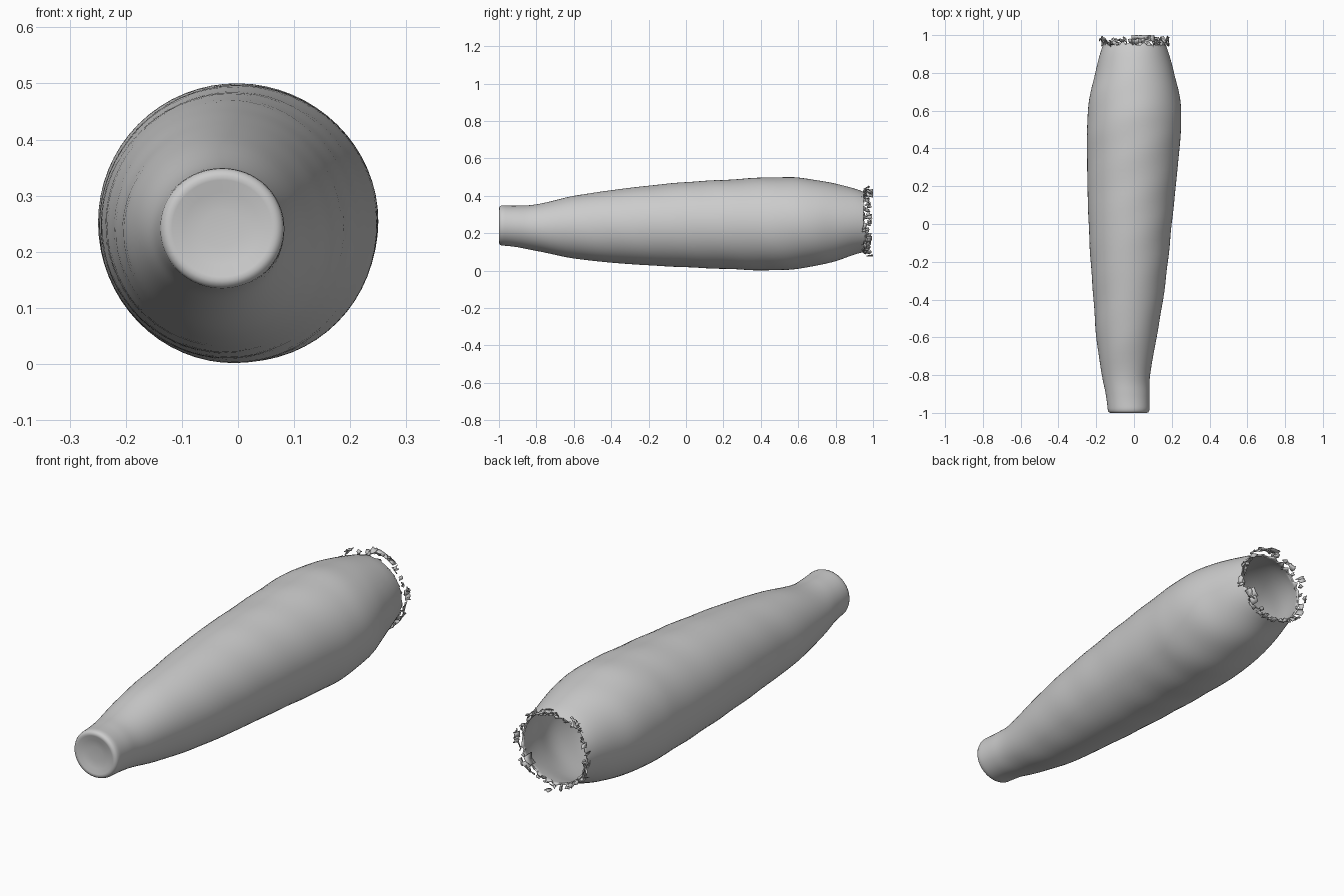
import bpy, bmesh, math, random
from mathutils import Vector

cube = bpy.data.objects.get("Cube")
if cube:
    bpy.data.objects.remove(cube, do_unlink=True)
random.seed(7)

mat = bpy.data.materials.new("plain grey")
GREY = (0.6, 0.6, 0.6, 1)
mat.diffuse_color = GREY
mat.use_nodes = True
bsdf = next(n for n in mat.node_tree.nodes if n.type == 'BSDF_PRINCIPLED')
bsdf.inputs["Base Color"].default_value = GREY
bsdf.inputs["Roughness"].default_value = 0.8


def make_object(name, bm, angle):
    mesh = bpy.data.meshes.new(name)
    bm.to_mesh(mesh)
    bm.free()
    mesh.materials.append(mat)
    ob = bpy.data.objects.new(name, mesh)
    bpy.context.collection.objects.link(ob)
    bpy.ops.object.select_all(action='DESELECT')
    ob.select_set(True)
    bpy.context.view_layer.objects.active = ob
    bpy.ops.object.shade_smooth_by_angle(angle=math.radians(angle))
    return ob


# Cross-sections along the body: y, x min, x max, z min, z max
SECTIONS = [
    (-0.975, -0.14, 0.083, 0.133, 0.35),
    (-0.90, -0.15, 0.082, 0.125, 0.348),
    (-0.80, -0.17, 0.085, 0.105, 0.355),
    (-0.60, -0.20, 0.12, 0.065, 0.40),
    (-0.40, -0.215, 0.155, 0.043, 0.43),
    (-0.20, -0.23, 0.18, 0.028, 0.455),
    (0.00, -0.24, 0.20, 0.017, 0.475),
    (0.20, -0.247, 0.222, 0.009, 0.486),
    (0.40, -0.25, 0.242, 0.002, 0.497),
    (0.50, -0.25, 0.25, 0.002, 0.50),
    (0.60, -0.244, 0.25, 0.01, 0.498),
    (0.70, -0.23, 0.238, 0.026, 0.485),
    (0.80, -0.205, 0.212, 0.05, 0.466),
    (0.90, -0.18, 0.185, 0.085, 0.44),
    (0.955, -0.163, 0.168, 0.10, 0.42),
]
SIDES, STEPS = 64, 5


def catmull(p0, p1, p2, p3, t):
    return [0.5 * (2 * b + (c - a) * t + (2 * a - 5 * b + 4 * c - d) * t * t
                   + (3 * b - a - 3 * c + d) * t ** 3)
            for a, b, c, d in zip(p0, p1, p2, p3)]


def shrink(s, y, k):
    """Scale a section about its own centre and move it to y."""
    cx, cz = (s[1] + s[2]) / 2, (s[3] + s[4]) / 2
    return (y, cx + (s[1] - cx) * k, cx + (s[2] - cx) * k,
            cz + (s[3] - cz) * k, cz + (s[4] - cz) * k)


# Rounded nose end with a slight dish, followed by the smooth body
first = SECTIONS[0]
rings = [shrink(first, y, k) for y, k in
         ((-0.988, 0.3), (-0.992, 0.6), (-0.999, 0.8), (-1.0, 0.87), (-0.996, 0.95), (-0.987, 0.99))]
last = len(SECTIONS) - 1
for i in range(last):
    pts = [SECTIONS[min(max(i + k, 0), last)] for k in (-1, 0, 1, 2)]
    rings += [catmull(*pts, s / STEPS) for s in range(STEPS)]
rings.append(SECTIONS[-1])


def ripple(a, y):
    """Gentle hand-formed unevenness of the wall."""
    return 1 + 0.005 * (math.sin(3 * a + 9 * y) * math.sin(17 * y + a)
                        + 0.5 * math.sin(31 * y + 2 * a)) - 0.003


# Hollow body, closed at the nose and open with a torn rim at the back
bm = bmesh.new()
loops = []
for n, (y, x0, x1, z0, z1) in enumerate(rings):
    loop = []
    for j in range(SIDES):
        a = 2 * math.pi * j / SIDES
        k = ripple(a, y)
        yy = y + (random.uniform(-0.02, 0.018) if n == len(rings) - 1 else 0)
        loop.append(bm.verts.new(((x0 + x1) / 2 + (x1 - x0) / 2 * k * math.cos(a), yy,
                                  (z0 + z1) / 2 + (z1 - z0) / 2 * k * math.sin(a))))
    loops.append(loop)
bm.faces.new(loops[0])
for lo, hi in zip(loops, loops[1:]):
    for j in range(SIDES):
        m = (j + 1) % SIDES
        bm.faces.new((lo[j], hi[j], hi[m], lo[m]))
body = make_object("hollow_body", bm, 50)
wall = body.modifiers.new("wall", 'SOLIDIFY')
wall.thickness = 0.008
wall.offset = -1

# Torn flakes: short crooked strips scattered around the open rim
bm = bmesh.new()


def flake(a, span, y, width, radius):
    tilt, count = random.uniform(-0.02, 0.02), random.randint(2, 4)
    prev = None
    for i in range(count + 1):
        t = a + span * i / count
        pair = []
        for side in (-0.5, 0.5):
            r = radius + side * tilt + random.uniform(-0.006, 0.006)
            yy = y + side * width + random.uniform(-0.007, 0.007)
            pair.append(bm.verts.new((r * math.cos(t), min(max(yy, 0.925), 1.0),
                                      0.265 + r * math.sin(t))))
        if prev:
            bm.faces.new((prev[0], prev[1], pair[1], pair[0]))
        prev = pair


for i in range(46):
    flake(2 * math.pi * (i + random.random()) / 46, random.uniform(0.07, 0.2),
          random.uniform(0.95, 0.985), random.uniform(0.01, 0.03),
          random.uniform(0.162, 0.186))
# Longer pieces: top edge strip and one shard leaning inside the opening
flake(1.0, 0.65, 0.99, 0.02, 0.17)
flake(-0.75, 0.3, 0.96, 0.06, 0.15)
flakes = make_object("torn_rim_flakes", bm, 30)
thick = flakes.modifiers.new("thickness", 'SOLIDIFY')
thick.thickness = 0.004
thick.offset = 0
